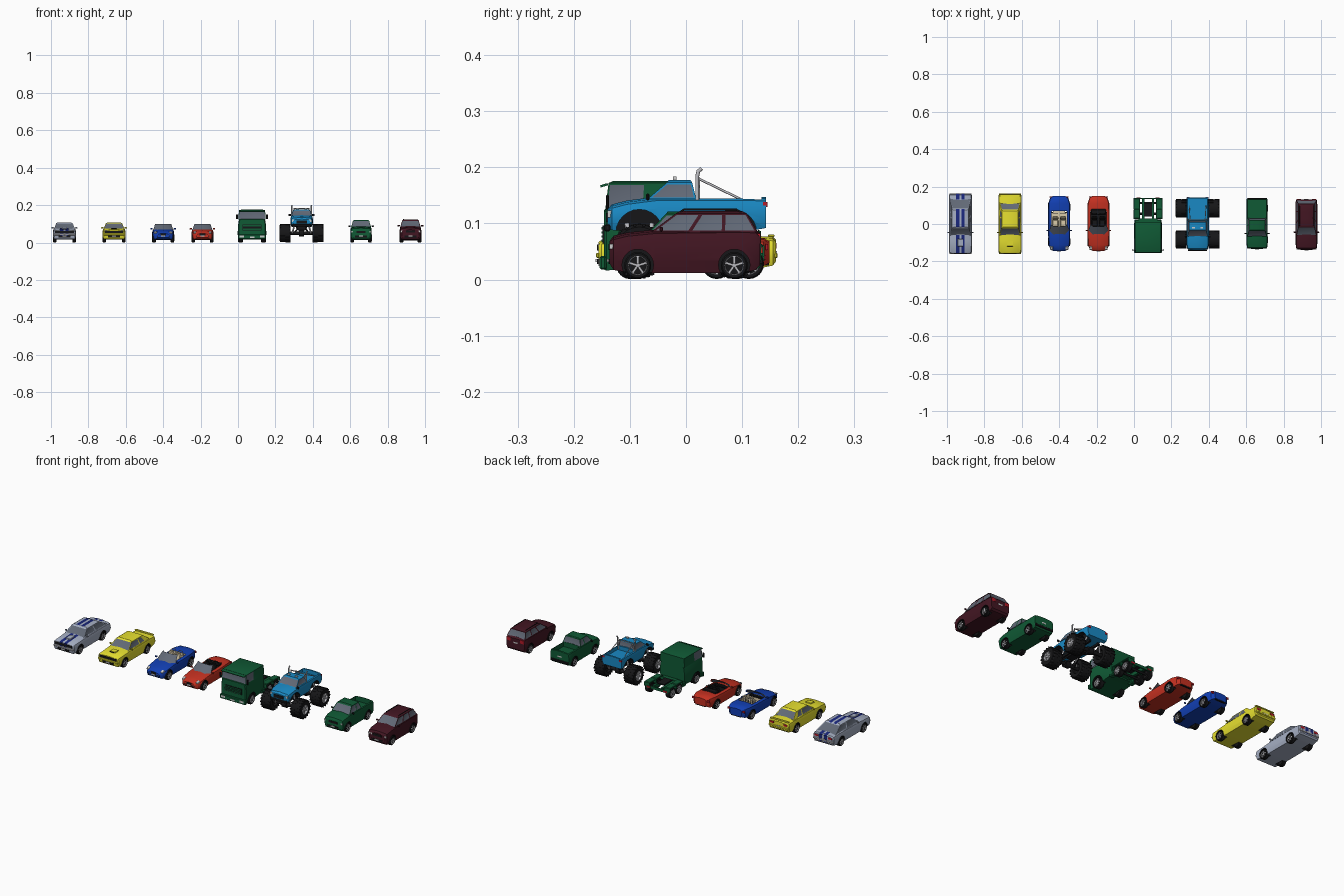
import bpy, bmesh, math
from mathutils import Matrix, Vector

if "Cube" in bpy.data.objects:
    bpy.data.objects.remove(bpy.data.objects["Cube"])

X, P = 0.0, ""   # centre line and name prefix of the vehicle being built

def mat(name, *rgb):
    m = bpy.data.materials.new(name)
    m.diffuse_color = (*rgb, 1)
    m.use_nodes = True
    m.node_tree.nodes["Principled BSDF"].inputs["Base Color"].default_value = m.diffuse_color
    return m

SILVER = mat("silver_paint", .38, .43, .55); NAVY = mat("navy", .01, .02, .2)
YELLOW = mat("yellow_paint", .8, .75, .03); BLUE = mat("blue_paint", .006, .05, .45)
RED = mat("red_paint", .55, .03, .015); GREEN = mat("dark_green", .005, .1, .035)
SKY = mat("sky_blue", .01, .25, .55); MAROON = mat("maroon", .055, .008, .016)
GLASS = mat("glass", .12, .14, .18); BLACK = mat("black", .008, .008, .009)
CHROME = mat("chrome", .5, .5, .53); LAMP = mat("lamp", .8, .8, .78)
TAIL = mat("tail_lamp", .45, .01, .02); BEIGE = mat("beige", .7, .6, .4)

def obj(name, bm, *mats):
    me = bpy.data.meshes.new(name)
    bm.to_mesh(me); bm.free()
    for m in mats:
        me.materials.append(m)
    o = bpy.data.objects.new(f"{P}_{name}", me)
    o.location.x = X
    bpy.context.collection.objects.link(o)
    return o

def box(name, c, s, m, tilt=0, bevel=0):
    bm = bmesh.new()
    bmesh.ops.create_cube(bm, size=1, matrix=Matrix.Translation(c) @ Matrix.Rotation(tilt, 4, 'X') @ Matrix.Diagonal((*s, 1)))
    if bevel:
        bmesh.ops.bevel(bm, geom=bm.edges[:], offset=bevel, segments=1, affect='EDGES')
    return obj(name, bm, m)

def pair(name, c, s, m, **k):
    for side, sx in (("left", 1), ("right", -1)):
        box(f"{name}_{side}", (sx * c[0], c[1], c[2]), s, m, **k)

def rod(name, pts, r, m):
    cu = bpy.data.curves.new(name, 'CURVE')
    cu.dimensions, cu.bevel_depth, cu.bevel_resolution, cu.use_fill_caps = '3D', r, 2, True
    sp = cu.splines.new('POLY'); sp.points.add(len(pts) - 1)
    for p, q in zip(sp.points, pts):
        p.co = (*q, 1)
    cu.materials.append(m)
    o = bpy.data.objects.new(f"{P}_{name}", cu)
    o.location.x = X
    bpy.context.collection.objects.link(o)

def disc(c, r, depth, m, name="arch_cutter", axis='Y'):
    bm = bmesh.new()
    bmesh.ops.create_cone(bm, cap_ends=True, segments=24, radius1=r, radius2=r, depth=depth,
                          matrix=Matrix.Translation(c) @ Matrix.Rotation(math.pi / 2, 4, axis))
    return obj(name, bm, m)

# body shell lofted through stations (y, half width, bottom, top), then cut
def body(st, paint, arches=(), arch_z=.026, arch_r=.028, holes=(), crown=.003):
    bm, rings = bmesh.new(), []
    for y, w, zb, zt in st:
        h = zt - zb
        half = [(.9 * w, zb), (w, zb + .3 * h), (w, zb + .7 * h), (.94 * w, zt - .004), (.8 * w, zt)]
        pts = half + [(0, zt + crown)] + [(-a, b) for a, b in reversed(half)]
        rings.append([bm.verts.new((a, y, b)) for a, b in pts])
    n = len(rings[0])
    for r, q in zip(rings, rings[1:]):
        for i in range(n):
            bm.faces.new((r[i], r[(i + 1) % n], q[(i + 1) % n], q[i]))
    bm.faces.new(rings[0]); bm.faces.new(rings[-1])
    bmesh.ops.recalc_face_normals(bm, faces=bm.faces[:])
    o = obj("body", bm, paint)
    w = max(s[1] for s in st)
    cutters = [disc((s * (w + .005), y, arch_z), arch_r, .064, BLACK) for y in arches for s in (1, -1)]
    cutters += [box("hole_cutter", c, s, m) for c, s, m in holes]
    for c in cutters:
        c.hide_render = True
        b = o.modifiers.new("cut", 'BOOLEAN')
        b.object, b.operation, b.solver, b.material_mode = c, 'DIFFERENCE', 'EXACT', 'TRANSFER'
    bpy.context.view_layer.update()
    me = bpy.data.meshes.new_from_object(o.evaluated_get(bpy.context.evaluated_depsgraph_get()))
    o.modifiers.clear(); o.data = me
    for c in cutters:
        bpy.data.objects.remove(c)

# greenhouse: tapered cabin with inset windows and a crowned roof
def cabin(base, top, hb, ht, z0, z1, splits, paint, blank=(), rear_glass=True):
    bm, b, t, u = bmesh.new(), {}, {}, {}
    mid, lerp = sum(top) / 2, lambda p, k: p[0] + (p[1] - p[0]) * k
    for s in (1, -1):
        b[s] = [bm.verts.new((s * hb, lerp(base, k), z0)) for k in splits]
        t[s] = [bm.verts.new((s * ht, lerp(top, k), z1)) for k in splits]
        u[s] = [bm.verts.new((s * ht * .82, mid + (lerp(top, k) - mid) * .88, z1 + .004)) for k in splits]
    f, win = bm.faces.new, []
    for e in (0, -1):
        g = f((b[1][e], b[-1][e], t[-1][e], t[1][e]))
        f((t[1][e], t[-1][e], u[-1][e], u[1][e]))
        if e == 0 or rear_glass:
            win.append(g)
    for i in range(len(splits) - 1):
        f((u[1][i], u[1][i + 1], u[-1][i + 1], u[-1][i]))
        for s in (1, -1):
            g = f((b[s][i], b[s][i + 1], t[s][i + 1], t[s][i]))
            f((t[s][i], t[s][i + 1], u[s][i + 1], u[s][i]))
            if i not in blank:
                win.append(g)
    bmesh.ops.recalc_face_normals(bm, faces=bm.faces[:])
    bmesh.ops.inset_individual(bm, faces=win, thickness=.003, depth=-.001, use_even_offset=True)
    for g in win:
        g.material_index = 1
    obj("cabin", bm, paint, GLASS)

# wheel: lathed tyre and rim, spokes, optional tread lugs
def wheels(ys, dx, r=.024, w=.02, lugs=False, spokes=5):
    bm = bmesh.new()
    def lathe(prof, mi, n=24):
        rings = [[bm.verts.new((a * w, b * r * math.cos(i * math.tau / n), b * r * math.sin(i * math.tau / n)))
                  for i in range(n)] for a, b in prof]
        for p, q in zip(rings, rings[1:]):
            for i in range(n):
                bm.faces.new((p[i], p[i - 1], q[i - 1], q[i])).material_index = mi
    def block(m, mi):
        for v in bmesh.ops.create_cube(bm, size=1, matrix=m)["verts"]:
            for g in v.link_faces:
                g.material_index = mi
    q = .5 if lugs else .68
    lathe([(-.3, .02), (-.3, q), (-.5, q + .02), (-.5, .9), (-.36, 1), (.36, 1), (.5, .9), (.5, q)], 0)
    lathe([(.5, q + .03), (.52, q), (.28, q - .04)], 1)
    lathe([(.28, q - .04), (.28, .02)], 0)
    lathe([(.28, .16), (.48, .13), (.48, .01)], 1)
    for i in range(spokes):
        block(Matrix.Rotation(i * math.tau / spokes, 4, 'X') @ Matrix.Translation((.38 * w, 0, q * .52 * r)) @
              Matrix.Diagonal((.12 * w, .17 * r, q * .95 * r, 1)), 1)
    for i in range(36 if lugs else 0):
        block(Matrix.Rotation(i * math.tau / 36, 4, 'X') @ Matrix.Translation(((.26 if i % 2 else -.26) * w, 0, .98 * r)) @
              Matrix.Diagonal((.46 * w, .1 * r, .09 * r, 1)), 0)
    first = obj("wheel", bm, BLACK, CHROME)
    for y in ys:
        for s in (1, -1):
            o = first if (y, s) == (ys[0], 1) else first.copy()
            if o is not first:
                bpy.context.collection.objects.link(o)
            o.location = (X + s * dx, y, r * (1.03 if lugs else 1) + .001)
            o.rotation_euler.z = 0 if s == 1 else math.pi

# parts common to every road car
def fittings(yf, yr, zl, zt, lx, my, mz, mx, paint, lamp=(.022, .006, .009), tail=(.022, .004, .01), grille=.05):
    box("grille", (0, yf, zl), (grille, .004, .011), BLACK)
    box("lower_intake", (0, yf + .002, .032), (.065, .008, .009), BLACK)
    box("front_plate", (0, yf - .003, .034), (.022, .003, .006), LAMP)
    box("rear_plate", (0, yr, zt - .013), (.024, .003, .007), LAMP)
    pair("headlamp", (lx, yf + .003, zl + .001), lamp, LAMP)
    pair("tail_lamp", (.04, yr - .002, zt), tail, TAIL)
    pair("mirror", (mx, my, mz), (.012, .006, .008), paint, bevel=.0015)

# two muscle cars
for P, X, paint, top, tail_y in (("silver_coupe", -.928, SILVER, (-.022, .08), .138), ("yellow_coupe", -.663, YELLOW, (-.022, .075), .115)):
    body([(-.156, .057, .03, .064), (-.151, .061, .02, .067), (-.09, .062, .016, .071), (-.05, .062, .015, .074),
          (.07, .062, .015, .075), (.12, .062, .018, .075), (.155, .061, .025, .073), (.16, .057, .032, .068)],
         paint, (-.1, .092))
    cabin((-.062, tail_y), top, .056, .044, .073, .103, (0, .5, 1) if paint is SILVER else (0, .55, .82, 1), paint, blank=(2,))
    wheels((-.1, .092), .052)
    fittings(-.157, .161, .057, .06, .043, -.045, .078, .063, paint, (.016, .006, .011), grille=.1)
    for end, y in (("front", -.157), ("rear", .16)):
        box(f"{end}_bumper", (0, y, .043), (.118, .007, .009), CHROME if paint is SILVER else YELLOW, bevel=.002)
    if paint is SILVER:   # racing stripes follow hood, roof and deck
        for s in (1, -1):
            for part, path in (("nose", [(-.159, .038), (-.158, .067), (-.151, .0705), (-.09, .0745), (-.06, .077)]),
                               ("roof", [(-.02, .104), (-.014, .1078), (.072, .1078), (.081, .104)]),
                               ("deck", [(.132, .079), (.155, .0765), (.162, .071), (.162, .035)])):
                bm = bmesh.new()
                rows = [[bm.verts.new((s * .014 + d, y, z)) for d in (-.0085, .0085)] for y, z in path]
                for a, b in zip(rows, rows[1:]):
                    bm.faces.new((*a, *reversed(b)))
                obj(f"{part}_stripe", bm, NAVY)
        box("hood_scoop", (0, -.1, .075), (.03, .04, .006), SILVER, tilt=.06, bevel=.002)
    else:
        box("hood_scoop", (0, -.105, .075), (.034, .03, .006), YELLOW, tilt=.06, bevel=.002)
        box("scoop_mouth", (0, -.121, .0745), (.026, .002, .004), BLACK)
        box("rear_spoiler", (0, .152, .078), (.11, .012, .005), YELLOW, bevel=.0015)

# two open sports cars
for P, X, paint, trim in (("blue_roadster", -.4, BLUE, BEIGE), ("red_roadster", -.19, RED, BLACK)):
    body([(-.145, .03, .026, .046), (-.135, .046, .018, .053), (-.112, .057, .015, .06), (-.05, .059, .014, .068),
          (.05, .059, .014, .07), (.11, .058, .018, .073), (.138, .049, .024, .071), (.149, .034, .03, .065)],
         paint, (-.094, .09), holes=[((0, .018, .06), (.084, .104, .056), trim)])
    wheels((-.094, .09), .049)
    fittings(-.143, .146, .042, .058, .04, -.034, .073, .062, paint, (.001, .001, .001), grille=.03)
    pair("slanted_headlamp", (.041, -.128, .053), (.016, .02, .007), LAMP, tilt=.35, bevel=.002)
    box("rear_diffuser", (0, .143, .029), (.06, .01, .008), BLACK)
    pair("seat_cushion", (.021, .005, .045), (.032, .038, .014), trim, bevel=.004)
    pair("seat_back", (.021, .032, .062), (.032, .012, .042), trim, tilt=-.25, bevel=.004)
    pair("headrest", (.021, .039, .086), (.018, .008, .01), trim, bevel=.002)
    box("dashboard", (0, -.031, .063), (.086, .014, .012), BLACK, bevel=.003)
    rod("steering_wheel", [(.021 + .009 * math.cos(a * math.tau / 12), -.02, .07 + .009 * math.sin(a * math.tau / 12)) for a in range(13)], .0012, BLACK)
    bm = bmesh.new()   # wraparound windscreen
    low = [bm.verts.new((a, y, .068)) for a, y in ((-.053, -.034), (-.032, -.056), (.032, -.056), (.053, -.034))]
    high = [bm.verts.new((a, y, .099)) for a, y in ((-.043, -.002), (-.028, -.014), (.028, -.014), (.043, -.002))]
    fs = [bm.faces.new((low[i], low[i + 1], high[i + 1], high[i])) for i in range(3)]
    bmesh.ops.inset_region(bm, faces=fs, thickness=.0025, use_boundary=True)
    for g in fs:
        g.material_index = 1
    obj("windscreen", bm, paint, GLASS).modifiers.new("thickness", 'SOLIDIFY').thickness = .0015
    for s in (1, -1):
        rod("roll_hoop", [(s * .021 + a, .055, z) for a, z in ((-.014, .066), (-.012, .086), (-.006, .091), (.006, .091), (.012, .086), (.014, .066))], .0018, CHROME if paint is BLUE else BLACK)
    if paint is RED:
        box("folded_roof", (0, .064, .074), (.08, .03, .01), BLACK, bevel=.003)

# cab-over tractor truck
P, X = "green_tractor", .075
body([(-.146, .07, .018, .124), (-.142, .074, .016, .127), (.006, .074, .03, .127), (.01, .072, .03, .126)], GREEN, (-.092,), .03, .034, crown=0)
cabin((-.144, .01), (-.138, .01), .073, .07, .124, .172, (0, .45, 1), GREEN, blank=(1,), rear_glass=False)
wheels((-.092, .055, .112), .061, .027, .026, spokes=8)
pair("frame_rail", (.026, .05, .042), (.012, .165, .018), GREEN)
for y in (.055, .112):
    pair("wheel_fender", (.06, y, .06), (.034, .05, .006), GREEN, bevel=.002)
    for e in (-.026, .026):
        pair("fender_flap", (.06, y + e, .051), (.034, .004, .02), GREEN)
    rod("axle", [(-.055, y, .028), (.055, y, .028)], .006, BLACK)
box("hitch_plate", (0, .075, .056), (.044, .07, .006), BLACK)
box("cross_member", (0, .02, .045), (.1, .02, .016), GREEN)
pair("fuel_tank", (.058, .008, .035), (.03, .034, .026), GREEN, bevel=.005)
box("rear_beam", (0, .137, .04), (.13, .006, .014), GREEN)
pair("tail_lamp", (.05, .141, .04), (.022, .003, .008), TAIL)
box("front_bumper", (0, -.148, .03), (.152, .012, .024), GREEN, bevel=.003)
box("grille", (0, -.147, .08), (.1, .003, .032), BLACK)
for i in range(4):
    box("grille_slat", (0, -.149, .069 + i * .0075), (.098, .003, .004), GREEN)
pair("headlamp", (.055, -.154, .032), (.024, .003, .01), LAMP)
box("front_plate", (0, -.155, .028), (.024, .002, .007), LAMP)
pair("mirror", (.081, -.14, .138), (.01, .006, .026), BLACK, bevel=.002)
box("sun_visor", (0, -.146, .168), (.136, .014, .004), GREEN, tilt=.3)

# monster truck
P, X = "monster_truck", .34
body([(-.14, .044, .094, .122), (-.132, .055, .088, .131), (-.105, .06, .086, .138), (-.05, .06, .084, .145),
      (.1, .06, .084, .145), (.143, .058, .092, .144)], SKY, (-.083, .084), .083, .042,
     holes=[((0, .079, .145), (.1, .112, .04), SKY)])
cabin((-.068, .018), (-.034, .011), .055, .045, .144, .173, (0, 1), SKY)
wheels((-.083, .084), .088, .048, .058, lugs=True, spokes=6)
pair("frame_rail", (.025, 0, .08), (.01, .24, .012), BLACK)
box("gearbox", (0, -.01, .075), (.04, .1, .02), BLACK)
for y in (-.083, .084):
    rod("axle", [(-.08, y, .05), (.08, y, .05)], .009, BLACK)
    disc((0, y, .05), .017, .026, BLACK, "differential")
    for s in (1, -1):
        for e in (-.014, .014):
            rod("shock_absorber", [(s * .05, y + e, .05), (s * .036, y + e * 1.6, .1)], .0045, CHROME)
        rod("suspension_link", [(s * .045, y, .046), (s * .022, y * .15, .072)], .004, BLACK)
for s in (1, -1):
    rod("exhaust_stack", [(s * .052, .02, .125), (s * .052, .02, .184), (s * .052, .022, .193), (s * .052, .028, .198)], .0035, CHROME)
    rod("bed_brace", [(s * .04, .022, .18), (s * .045, .098, .143)], .0022, CHROME)
rod("roll_bar", [(-.045, .022, .13), (-.04, .022, .181), (.04, .022, .181), (.045, .022, .13)], .003, CHROME)
pair("roof_lamp", (.022, -.02, .18), (.014, .006, .007), LAMP)
box("grille", (0, -.141, .111), (.056, .004, .016), BLACK)
box("front_bumper", (0, -.14, .092), (.1, .01, .012), BLACK, bevel=.002)
pair("headlamp", (.043, -.135, .117), (.018, .009, .012), LAMP)
pair("tail_lamp", (.05, .141, .134), (.014, .008, .009), TAIL)
pair("mirror", (.063, -.068, .147), (.014, .006, .012), BLACK, bevel=.002)

# pickup
P, X = "green_pickup", .658
body([(-.132, .046, .028, .066), (-.126, .054, .018, .074), (-.1, .057, .015, .08), (-.055, .057, .014, .084),
      (.1, .057, .014, .085), (.13, .057, .02, .085), (.134, .055, .026, .083)], GREEN, (-.085, .085),
     holes=[((0, .08, .08), (.096, .096, .04), GREEN)])
cabin((-.068, .032), (-.036, .022), .053, .043, .083, .117, (0, .6, 1), GREEN)
wheels((-.085, .085), .047)
fittings(-.132, .133, .056, .07, .042, -.05, .088, .062, BLACK)
box("rear_bumper", (0, .134, .033), (.106, .009, .012), BLACK, bevel=.002)

# large family wagon with roof rails
P, X = "maroon_wagon", .922
body([(-.136, .046, .028, .066), (-.129, .055, .017, .075), (-.105, .058, .013, .081), (-.055, .058, .012, .086),
      (.1, .058, .012, .088), (.124, .057, .017, .087), (.132, .054, .026, .08)], MAROON, (-.086, .086))
cabin((-.062, .127), (-.018, .108), .054, .044, .085, .118, (0, .36, .68, 1), MAROON)
wheels((-.086, .086), .048)
fittings(-.136, .131, .058, .073, .042, -.044, .09, .063, MAROON, tail=(.022, .008, .018))
for s in (1, -1):
    rod("roof_rail", [(s * .037, y, z) for y, z in ((-.012, .119), (-.004, .1245), (.09, .1245), (.1, .119))], .0018, BLACK)

# crisp edges, smooth curves
bpy.ops.object.select_all(action='DESELECT')
for o in bpy.context.scene.objects:
    if o.type == 'MESH':
        o.select_set(True)
        bpy.context.view_layer.objects.active = o
bpy.ops.object.shade_smooth_by_angle(angle=math.radians(30))
